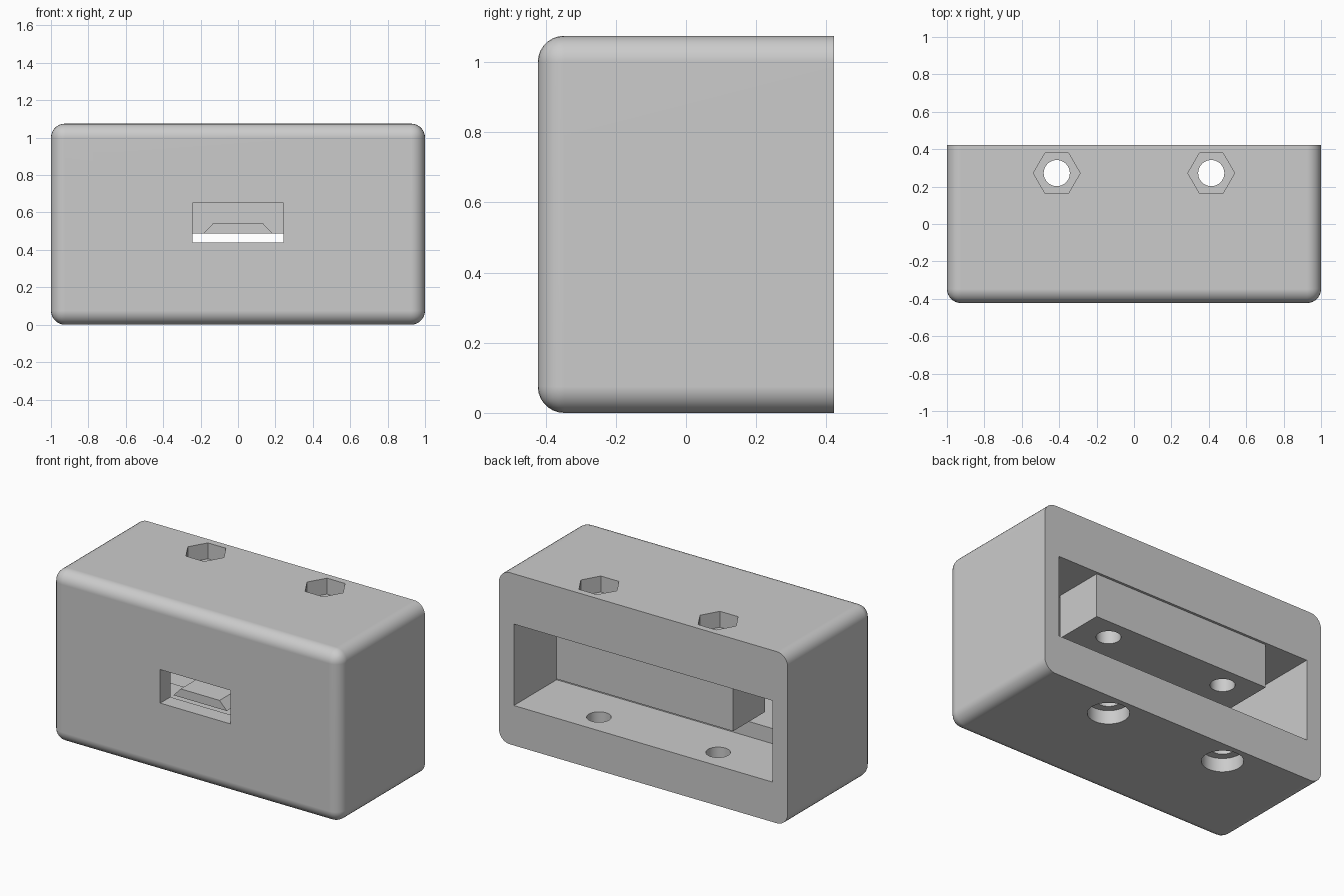
import bpy, bmesh, math
from mathutils import Vector

cube = bpy.data.objects.get("Cube")
if cube:
    bpy.data.objects.remove(cube, do_unlink=True)

W, D, H = 2.0, 0.845, 1.075
FRONT, BACK = -D / 2, D / 2
FLOOR, CEILING = 0.25, 0.76
BLOCK_BOTTOM = 0.487
BOLT_X, BOLT_Y = 0.413, 0.272

grey = bpy.data.materials.new("light_grey_plastic")
grey.use_nodes = True
grey.diffuse_color = (0.6, 0.6, 0.6, 1)
grey.node_tree.nodes["Principled BSDF"].inputs["Base Color"].default_value = (0.6, 0.6, 0.6, 1)


def make(name, bm):
    bmesh.ops.recalc_face_normals(bm, faces=bm.faces)
    mesh = bpy.data.meshes.new(name)
    bm.to_mesh(mesh)
    bm.free()
    mesh.materials.append(grey)
    obj = bpy.data.objects.new(name, mesh)
    bpy.context.collection.objects.link(obj)
    return obj


def box_mesh(x0, x1, y0, y1, z0, z1):
    bm = bmesh.new()
    bmesh.ops.create_cube(bm, size=1)
    bmesh.ops.scale(bm, vec=(x1 - x0, y1 - y0, z1 - z0), verts=bm.verts)
    bmesh.ops.translate(bm, vec=((x0 + x1) / 2, (y0 + y1) / 2, (z0 + z1) / 2), verts=bm.verts)
    return bm


def box(name, *bounds):
    return make(name, box_mesh(*bounds))


def prism(name, sides, radius, x, z0, z1):
    bm = bmesh.new()
    bmesh.ops.create_cone(bm, cap_ends=True, segments=sides, radius1=radius,
                          radius2=radius, depth=z1 - z0)
    # Turn a corner onto the x axis
    first = max(bm.verts, key=lambda v: v.co.x).co
    turn = math.atan2(first.y, first.x)
    for v in bm.verts:
        a = math.atan2(v.co.y, v.co.x) - turn
        v.co = Vector((x + radius * math.cos(a), BOLT_Y + radius * math.sin(a),
                       v.co.z + (z0 + z1) / 2))
    return make(name, bm)


def combine(target, helper, operation):
    helper.hide_render = True
    mod = target.modifiers.new(helper.name, 'BOOLEAN')
    mod.operation = operation
    mod.solver = 'EXACT'
    mod.object = helper
    bpy.context.view_layer.objects.active = target
    bpy.ops.object.modifier_apply(modifier=mod.name)
    bpy.data.objects.remove(helper, do_unlink=True)


# Outer shell: every edge rounded except those of the open back
bm = box_mesh(-W / 2, W / 2, FRONT, BACK, 0, H)
edges = [e for e in bm.edges if not all(v.co.y > 0 for v in e.verts)]
bmesh.ops.bevel(bm, geom=edges, offset=0.075, segments=7, profile=0.5, affect='EDGES')
housing = make("housing", bm)

# Hollow and front port slot
combine(housing, box("cavity", -0.897, 0.897, FRONT + 0.1, BACK + 0.1, FLOOR, CEILING), 'DIFFERENCE')
combine(housing, box("port_slot", -0.243, 0.243, FRONT - 0.1, FRONT + 0.15, 0.44, 0.65), 'DIFFERENCE')

# Clamp block under the ceiling and ledge on the floor
combine(housing, box("clamp_block", -0.612, 0.612, 0.09, BACK - 0.015, BLOCK_BOTTOM, CEILING + 0.05), 'UNION')
combine(housing, box("floor_ledge", -0.93, 0.93, FRONT + 0.05, 0, FLOOR - 0.05, FLOOR + 0.095), 'UNION')

# Chamfered plug tongue reaching forward into the slot
bm = bmesh.new()
outline = [(-0.185, BLOCK_BOTTOM), (0.185, BLOCK_BOTTOM), (0.135, 0.54), (-0.135, 0.54)]
face = bm.faces.new([bm.verts.new((x, -0.375, z)) for x, z in outline])
extruded = bmesh.ops.extrude_face_region(bm, geom=[face])["geom"]
bmesh.ops.translate(bm, vec=(0, 0.52, 0), verts=[g for g in extruded if isinstance(g, bmesh.types.BMVert)])
combine(housing, make("plug_tongue", bm), 'UNION')

# Bolt holes with nut pockets above and round head pockets below
for x in (-BOLT_X, BOLT_X):
    combine(housing, prism("bolt_hole", 32, 0.07, x, -0.1, H + 0.1), 'DIFFERENCE')
    combine(housing, prism("nut_pocket", 6, 0.125, x, H - 0.1, H + 0.1), 'DIFFERENCE')
    combine(housing, prism("head_pocket", 32, 0.118, x, -0.1, 0.085), 'DIFFERENCE')

bpy.ops.object.select_all(action='DESELECT')
housing.select_set(True)
bpy.context.view_layer.objects.active = housing
bpy.ops.object.shade_smooth_by_angle(angle=math.radians(30))
weighted = housing.modifiers.new("flat_panels", 'WEIGHTED_NORMAL')
weighted.keep_sharp = True
